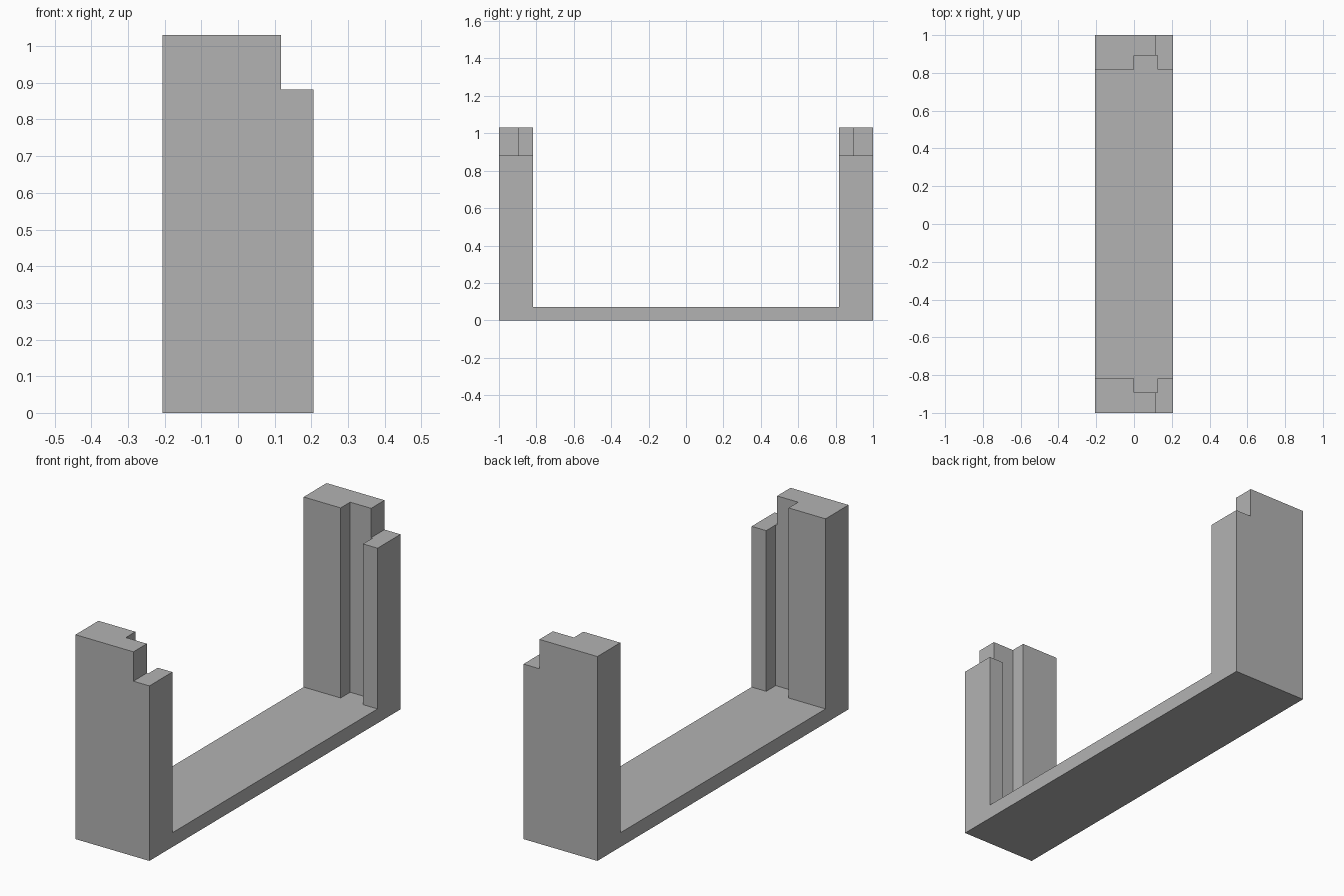
import bpy, bmesh

cube = bpy.data.objects.get("Cube")
if cube:
    bpy.data.objects.remove(cube, do_unlink=True)

HALF_W, HALF_L, INNER = 0.206, 1.0, 0.817
FLOOR, TOP, STEP = 0.072, 1.03, 0.882

grey = bpy.data.materials.new("plain grey")
grey.use_nodes = True
colour = (0.45, 0.45, 0.45, 1)
grey.diffuse_color = colour
grey.node_tree.nodes["Principled BSDF"].inputs["Base Color"].default_value = colour


def extrude_x(name, outline, x0, x1):
    """Extrude a closed (y, z) outline from x0 to x1."""
    bm = bmesh.new()
    face = bm.faces.new([bm.verts.new((x0, y, z)) for y, z in outline])
    ext = bmesh.ops.extrude_face_region(bm, geom=[face])
    moved = [v for v in ext["geom"] if isinstance(v, bmesh.types.BMVert)]
    bmesh.ops.translate(bm, verts=moved, vec=(x1 - x0, 0, 0))
    bmesh.ops.recalc_face_normals(bm, faces=bm.faces)
    mesh = bpy.data.meshes.new(name)
    bm.to_mesh(mesh)
    bm.free()
    mesh.materials.append(grey)
    obj = bpy.data.objects.new(name, mesh)
    bpy.context.collection.objects.link(obj)
    return obj


def cut(target, name, x0, x1, half_y, z0):
    """Remove a box, open at the top, from the target."""
    z1 = TOP + 0.2
    cutter = extrude_x(name, [(-half_y, z0), (half_y, z0), (half_y, z1), (-half_y, z1)], x0, x1)
    cutter.hide_render = True
    mod = target.modifiers.new(name, "BOOLEAN")
    mod.operation, mod.solver, mod.object = "DIFFERENCE", "EXACT", cutter
    bpy.context.view_layer.objects.active = target
    bpy.ops.object.modifier_apply(modifier=mod.name)
    bpy.data.objects.remove(cutter, do_unlink=True)


# U-shaped channel: floor plate with an upright at each end
frame = extrude_x("channel_frame", [
    (-HALF_L, 0), (HALF_L, 0), (HALF_L, TOP), (INNER, TOP),
    (INNER, FLOOR), (-INNER, FLOOR), (-INNER, TOP), (-HALF_L, TOP),
], -HALF_W, HALF_W)

# Facing slots in both uprights, down to the floor plate
cut(frame, "slot_cutter", 0.0, 0.125, 0.893, FLOOR)
# Lowered shoulder on the left edge of both uprights
cut(frame, "shoulder_cutter", 0.117, HALF_W + 0.1, HALF_L + 0.1, STEP)
